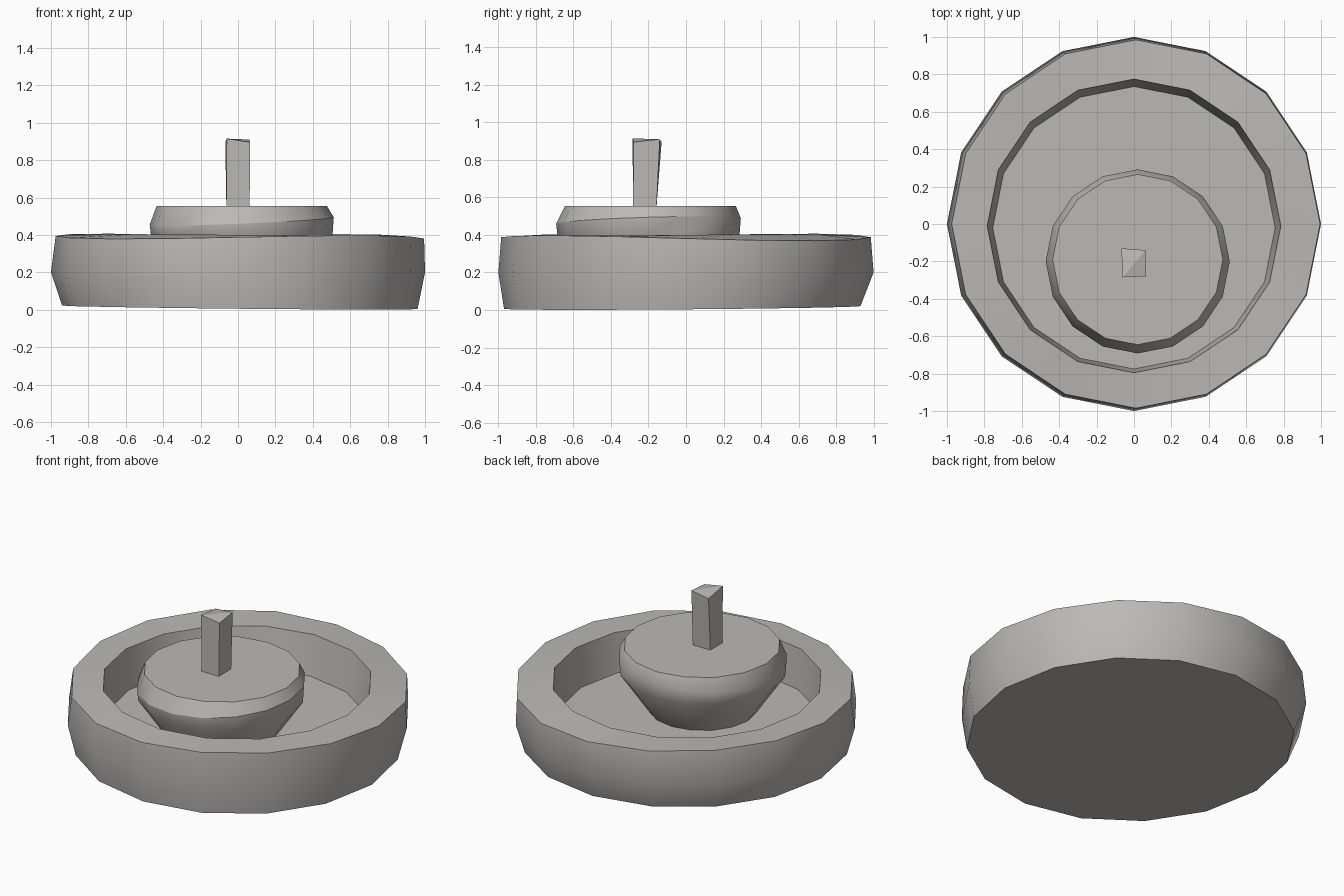
import bpy, bmesh
from math import sin, cos, pi, radians

cube = bpy.data.objects.get("Cube")
if cube:
    bpy.data.objects.remove(cube)

SIDES = 16

stone = bpy.data.materials.new("warm grey stone")
stone.use_nodes = True
colour = (0.50, 0.485, 0.46, 1)
stone.diffuse_color = colour
stone.node_tree.nodes["Principled BSDF"].inputs["Base Color"].default_value = colour


def finish(name, bm, smooth=True):
    bmesh.ops.recalc_face_normals(bm, faces=bm.faces)
    mesh = bpy.data.meshes.new(name)
    bm.to_mesh(mesh)
    bm.free()
    mesh.materials.append(stone)
    obj = bpy.data.objects.new(name, mesh)
    bpy.context.collection.objects.link(obj)
    if smooth:
        bpy.ops.object.select_all(action='DESELECT')
        obj.select_set(True)
        bpy.context.view_layer.objects.active = obj
        bpy.ops.object.shade_smooth_by_angle(angle=radians(30))
    return obj


def lathe(name, rings):
    """Each ring: radius, centre (x, y, z), tilt (along x, y), rim wave."""
    bm = bmesh.new()
    loops = []
    for r, (cx, cy, cz), (tx, ty), wave in rings:
        loop = []
        for i in range(SIDES):
            a = 2 * pi * i / SIDES
            x, y = r * cos(a), r * sin(a)
            z = cz + tx * x + ty * y - wave * sin(2 * a)
            loop.append(bm.verts.new((cx + x, cy + y, z)))
        loops.append(loop)
    for low, high in zip(loops, loops[1:]):
        for i in range(SIDES):
            j = (i + 1) % SIDES
            bm.faces.new((low[i], low[j], high[j], high[i]))
    bm.faces.new(loops[0])
    bm.faces.new(loops[-1])
    return finish(name, bm)


# Broad hand-carved bowl: underside, belly, rim, inner wall, floor
lathe("bowl", [
    (0.95, (0.01, -0.02, 0.013), (-0.01, 0.008), 0),
    (1.00, (0, 0, 0.20), (0, 0), 0),
    (0.985, (0.01, 0, 0.388), (-0.007, 0), 0.014),
    (0.785, (0, -0.01, 0.40), (0, 0), -0.004),
    (0.755, (0, -0.02, 0.15), (0, 0), 0),
])

# Grinding stone resting off-centre in the bowl
CX, CY = 0.02, -0.20
lathe("grinding_stone", [
    (0.31, (CX, CY, 0.14), (0, 0), 0),
    (0.485, (CX, CY, 0.395), (0, 0), 0),
    (0.492, (CX, CY, 0.475), (0.04, 0.03), 0),
    (0.455, (CX, CY + 0.01, 0.555), (0, 0), 0),
])

# Square handle peg with an uneven worn top
bm = bmesh.new()
foot = [bm.verts.new((sx * 0.062, -0.22 + sy * 0.062, 0.54))
        for sx, sy in ((-1, -1), (1, -1), (1, 1), (-1, 1))]
head = [bm.verts.new(p) for p in ((-0.06, -0.285, 0.915), (0.065, -0.28, 0.895),
                                  (0.06, -0.14, 0.91), (-0.068, -0.13, 0.895))]
for i in range(4):
    j = (i + 1) % 4
    bm.faces.new((foot[i], foot[j], head[j], head[i]))
bm.faces.new(foot)
bm.faces.new(head[:3])
bm.faces.new((head[0], head[2], head[3]))
finish("handle_peg", bm, smooth=False)
